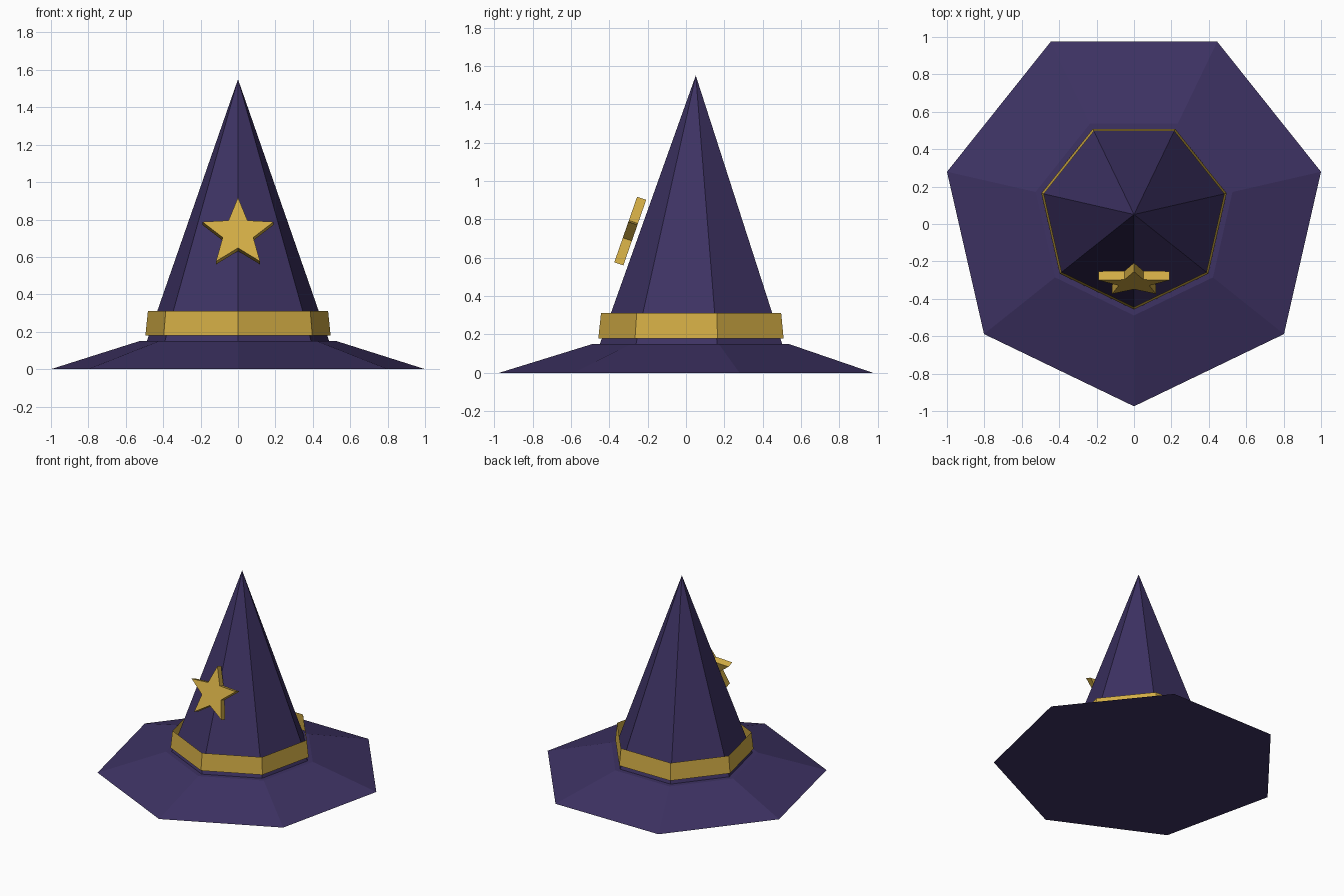
import bpy, bmesh, math
from mathutils import Matrix, Vector

if "Cube" in bpy.data.objects:
    bpy.data.objects.remove(bpy.data.objects["Cube"])

SIDES = 7
CY = 0.051          # centre of the heptagon, so the brim's bounds are centred


def material(name, rgb):
    m = bpy.data.materials.new(name)
    m.diffuse_color = (*rgb, 1.0)
    m.use_nodes = True
    m.node_tree.nodes["Principled BSDF"].inputs["Base Color"].default_value = m.diffuse_color
    return m


purple = material("dark purple", (0.047, 0.032, 0.125))
gold = material("gold", (0.645, 0.415, 0.060))


def finish(name, bm, mat):
    bmesh.ops.recalc_face_normals(bm, faces=bm.faces[:])
    mesh = bpy.data.meshes.new(name)
    bm.to_mesh(mesh)
    bm.free()
    mesh.materials.append(mat)
    obj = bpy.data.objects.new(name, mesh)
    bpy.context.collection.objects.link(obj)
    return obj


def tapered_ring(name, mat, r0, z0, r1, z1, caps=True):
    """Seven-sided frustum with one corner facing the front; r1 = 0 gives a point."""
    bm = bmesh.new()

    def ring(r, z):
        pts = []
        for i in range(SIDES):
            a = -math.pi / 2 + i * math.tau / SIDES
            pts.append(bm.verts.new((r * math.cos(a), CY + r * math.sin(a), z)))
        return pts

    low = ring(r0, z0)
    high = ring(r1, z1) if r1 else [bm.verts.new((0, CY, z1))] * SIDES
    for i in range(SIDES):
        j = (i + 1) % SIDES
        if r1:
            bm.faces.new((low[i], low[j], high[j], high[i]))
        else:
            bm.faces.new((low[i], low[j], high[i]))
    if caps:
        bm.faces.new(low[::-1])
        if r1:
            bm.faces.new(high)
    return finish(name, bm, mat)


# Brim, pointed crown and open hat band
tapered_ring("brim", purple, 1.0256, 0.0, 0.54, 0.15)
tapered_ring("crown", purple, 0.50, 0.15, 0.0, 1.55)
tapered_ring("band", gold, 0.508, 0.18, 0.494, 0.312, caps=False)

# Five-pointed star, leaning back along the crown
bm = bmesh.new()
outline = []
for i in range(10):
    r = 0.2 if i % 2 == 0 else 0.086
    a = math.pi / 2 + i * math.pi / 5
    outline.append(bm.verts.new((r * math.cos(a), 0.025, r * math.sin(a))))
face = bm.faces.new(outline)
extruded = bmesh.ops.extrude_face_region(bm, geom=[face])["geom"]
bmesh.ops.translate(bm, vec=(0, -0.05, 0),
                    verts=[g for g in extruded if isinstance(g, bmesh.types.BMVert)])
tilt = Matrix.Translation(Vector((0, -0.297, 0.721))) @ Matrix.Rotation(math.radians(-19.2), 4, 'X')
bm.transform(tilt)
finish("star", bm, gold)
